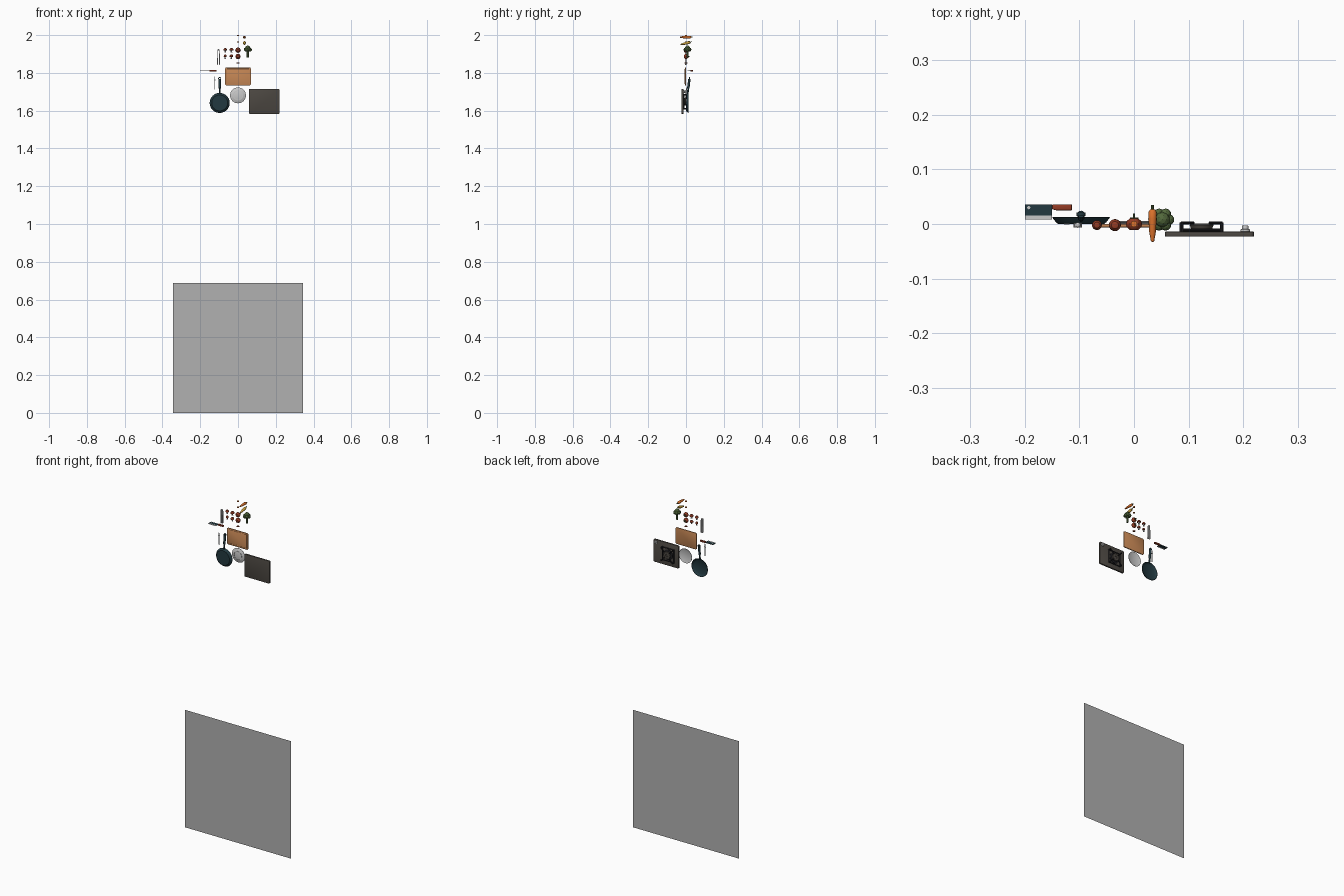
import bpy, bmesh, math
from mathutils import Vector, Matrix

if "Cube" in bpy.data.objects:
    bpy.data.objects.remove(bpy.data.objects["Cube"])

COLORS = {
    "sheet_grey": (0.44, 0.44, 0.44), "dark_teal": (0.016, 0.04, 0.05), "steel": (0.58, 0.58, 0.58),
    "wood": (0.56, 0.24, 0.09), "stove_grey": (0.075, 0.066, 0.056), "black": (0.012, 0.012, 0.015),
    "red_brown": (0.30, 0.045, 0.018), "orange": (0.72, 0.17, 0.025), "green": (0.085, 0.14, 0.045),
    "yellow": (0.6, 0.36, 0.05)}
MATS = {}
for n, c in COLORS.items():
    MATS[n] = bpy.data.materials.new(n)
    MATS[n].diffuse_color = (*c, 1)


def finish(name, bm, mat, smooth=True):
    bmesh.ops.recalc_face_normals(bm, faces=bm.faces)
    me = bpy.data.meshes.new(name)
    bm.to_mesh(me)
    bm.free()
    ob = bpy.data.objects.new(name, me)
    bpy.context.collection.objects.link(ob)
    me.materials.append(MATS[mat])
    if smooth:
        bpy.ops.object.select_all(action='DESELECT')
        ob.select_set(True)
        bpy.context.view_layer.objects.active = ob
        bpy.ops.object.shade_smooth_by_angle(angle=math.radians(35))
    return ob


def lathe(name, prof, loc, mat, axis='Z', n=20, lobes=0, tilt=0):
    """Spin (radius, height) points about an axis through loc."""
    bm = bmesh.new()
    rings = []
    for r, h in prof:
        ring = []
        for i in range(n):
            a = 2 * math.pi * i / n
            q = r * (1 + 0.06 * math.cos(lobes * a)) if lobes else r
            p = (q * math.cos(a), q * math.sin(a), h) if axis == 'Z' else (q * math.cos(a), h, q * math.sin(a))
            ring.append(bm.verts.new(p))
        rings.append(ring)
    for a, b in zip(rings, rings[1:]):
        for i in range(n):
            bm.faces.new((a[i], a[(i + 1) % n], b[(i + 1) % n], b[i]))
    bmesh.ops.remove_doubles(bm, verts=bm.verts, dist=1e-6)
    if prof[0] != prof[-1]:
        bmesh.ops.holes_fill(bm, edges=[e for e in bm.edges if e.is_boundary], sides=0)
    bm.transform(Matrix.Translation(loc) @ Matrix.Rotation(tilt, 4, 'X'))
    return finish(name, bm, mat)


def plate(name, pts, depth, mat, plane='XZ', bevel=0.0):
    """Extrude an outline from depth[0] to depth[1] across the plane."""
    bm = bmesh.new()
    f = [(lambda u, v, d: (u, d, v)), (lambda u, v, d: (u, v, d))][plane == 'XY']
    face = bm.faces.new([bm.verts.new(f(u, v, depth[0])) for u, v in pts])
    ext = bmesh.ops.extrude_face_region(bm, geom=[face])
    off = Vector(f(0, 0, depth[1] - depth[0]))
    bmesh.ops.translate(bm, vec=off, verts=[g for g in ext['geom'] if isinstance(g, bmesh.types.BMVert)])
    if bevel:
        bmesh.ops.bevel(bm, geom=bm.edges[:], offset=bevel, segments=2, affect='EDGES', profile=0.5)
    return finish(name, bm, mat)


def rounded(x0, x1, z0, z1, r, n=5):
    pts = []
    for cx, cz, s in ((x1 - r, z1 - r, 0), (x0 + r, z1 - r, 1), (x0 + r, z0 + r, 2), (x1 - r, z0 + r, 3)):
        pts += [(cx + r * math.cos((s + i / n) * math.pi / 2), cz + r * math.sin((s + i / n) * math.pi / 2))
                for i in range(n + 1)]
    return pts


def bar(name, a, b, r, mat, n=8):
    a, b = Vector(a), Vector(b)
    bm = bmesh.new()
    m = Matrix.Translation((a + b) / 2) @ (b - a).to_track_quat('Z', 'Y').to_matrix().to_4x4()
    bmesh.ops.create_cone(bm, cap_ends=True, segments=n, radius1=r, radius2=r, depth=(b - a).length, matrix=m)
    return finish(name, bm, mat)


def ball(name, loc, r, mat, squash=1.0, sub=2, smooth=False):
    bm = bmesh.new()
    bmesh.ops.create_icosphere(bm, subdivisions=sub, radius=r,
                               matrix=Matrix.Translation(loc) @ Matrix.Diagonal((1, 1, squash, 1)))
    return finish(name, bm, mat, smooth)


# Large upright backing sheet
bm = bmesh.new()
bm.faces.new([bm.verts.new((x, 0, z)) for x, z in ((-.343, 0), (.343, 0), (.343, .687), (-.343, .687))])
finish("backing_sheet", bm, "sheet_grey", False)

# Cutting board with raised rim
plate("cutting_board", rounded(-.068, .068, 1.733, 1.829, .008), (-.006, 0), "wood", bevel=.001)
for z in (1.741, 1.821):
    bar("board_groove", (-.058, -.0055, z), (.058, -.0055, z), .0012, "wood")
for x in (-.060, .060):
    bar("board_groove", (x, -.0055, 1.741), (x, -.0055, 1.821), .0012, "wood")

# Frying pan, open to the back
lathe("pan_bowl", [(0, 0), (.042, 0), (.046, .003), (.053, .012), (.0515, .013), (.044, .005), (.041, .003), (0, .003)],
      (-.097, 0, 1.641), "dark_teal", 'Y', 40)
bar("pan_handle_neck", (-.097, .009, 1.690), (-.097, .013, 1.725), .0045, "dark_teal", 12)
bar("pan_handle_grip", (-.097, .012, 1.718), (-.097, .018, 1.768), .0065, "dark_teal", 12)
lathe("pan_handle_loop", [(.004, -.003), (.008, -.003), (.008, .003), (.004, .003), (.004, -.003)],
      (-.097, .018, 1.770), "dark_teal", 'Y')

# Dinner plate
lathe("dinner_plate", [(0, -.002), (.026, -.002), (.029, -.001), (.042, .004), (.042, .0055), (.028, .001), (0, 0)],
      (0, 0, 1.681), "steel", 'Y', 40)
lathe("plate_foot", [(.023, -.0035), (.026, -.0035), (.026, -.001), (.023, -.001), (.023, -.0035)],
      (0, 0, 1.681), "steel", 'Y', 40)

# Portable stove with burner and grate on the back
SX, SZ = .124, 1.648
plate("stove_body", rounded(.057, .220, 1.583, 1.715, .006), (-.023, -.014), "stove_grey", bevel=.001)
lathe("burner", [(.030, -.014), (.030, -.011), (.022, -.009), (.018, -.009)], (SX, 0, SZ), "black", 'Y', 28)
lathe("burner_head", [(.018, -.012), (.022, -.002), (.020, .001), (.008, .001), (.006, -.001), (0, -.001)],
      (SX, 0, SZ), "stove_grey", 'Y', 28)
g = .037
corners = [(-g, -g), (g, -g), (g, g), (-g, g)]
for i, (a, c) in enumerate(corners):
    b, d = corners[(i + 1) % 4]
    bar("grate_frame", (SX + a, -.011, SZ + c), (SX + b, -.011, SZ + d), .003, "black")
    bar("grate_leg", (SX + a, -.014, SZ + c), (SX + a, .003, SZ + c), .0035, "black")
    bar("grate_arm", (SX + a, .002, SZ + c), (SX + a * .4, .002, SZ + c * .4), .0028, "black")
lathe("stove_knob", [(.009, -.014), (.009, -.010), (.006, -.009), (.0055, -.003), (0, -.003)],
      (.204, 0, 1.700), "steel", 'Y')

# Cleaver lying flat
plate("cleaver_blade", [(-.2, .016), (-.150, .016), (-.150, .036), (-.2, .036)], (1.8095, 1.8125), "dark_teal", 'XY')
plate("cleaver_edge", [(-.2, .008), (-.150, .008), (-.150, .016), (-.2, .016)], (1.8100, 1.812), "steel", 'XY')
lathe("cleaver_hole", [(.003, -.002), (.003, .002)], (-.193, .030, 1.811), "steel", 'Z', 12)
plate("cleaver_handle", [(-.150, .027), (-.142, .025), (-.114, .025), (-.114, .036), (-.150, .036)],
      (1.807, 1.815), "red_brown", 'XY', bevel=.001)

# Fork
FX = -.123
plate("fork_handle", [(FX - .0025, 1.712), (FX + .0025, 1.712), (FX + .0015, 1.758), (FX + .005, 1.765),
                      (FX - .005, 1.765), (FX - .0015, 1.758)], (-.001, .001), "steel")
for i in range(3):
    bar("fork_tine", (FX - .004 + .004 * i, 0, 1.764), (FX - .004 + .004 * i, 0, 1.782), .0011, "steel")

# Tongs
for s in (-1, 1):
    plate("tong_arm", [(-.103 + s * .0015, 1.925), (-.103 + s * .006, 1.922), (-.103 + s * .0075, 1.845),
                       (-.103 + s * .003, 1.842)], (-.006, .002), "steel")
ball("tong_joint", (-.103, -.002, 1.922), .005, "steel", smooth=True)

# Mushrooms: two columns of whole and halved
for x, r in ((-.068, .009), (-.035, .011)):
    for z in (1.922, 1.888):
        k = r if z > 1.9 else r * .85
        lathe("mushroom_cap", [(0, .010), (k * .6, .008), (k * .95, .003), (k, -.002), (k * .8, -.004), (0, -.003)],
              (x, -.002, z), "red_brown")
        lathe("mushroom_stem", [(k * .4, -.002), (k * .35, -.009), (k * .5, -.013), (0, -.014)],
              (x, -.002, z), "steel", 'Z', 12)

# Tomatoes and slices
for z in (1.920, 1.887):
    lathe("tomato", [(0, -.011), (.007, -.011), (.0125, -.006), (.014, 0), (.012, .006), (.007, .010), (0, .008)],
          (0, 0, z), "red_brown", 'Y', 24, 6)
    bar("tomato_stalk", (0, .008, z), (0, .019, z), .0018, "green")
    for i in range(5):
        a = i * math.tau / 5
        bar("tomato_leaf", (0, .010, z), (.008 * math.cos(a), .011, z + .008 * math.sin(a)), .0012, "green", 5)
for z, r, m in ((1.998, .006, "orange"), (1.963, .006, "orange"), (1.852, .007, "red_brown")):
    lathe("slice", [(r, -.002), (r, .002)], (0, 0, z), m, 'Z', 16)

# Carrots pointing front to back
lathe("carrot", [(0, -.033), (.003, -.032), (.006, -.015), (.0075, .010), (.0075, .022), (.004, .027), (0, .027)],
      (.034, 0, 1.989), "orange", 'Y', 12)
bar("carrot_stalk", (.034, .026, 1.989), (.034, .035, 1.989), .0025, "green")
lathe("yellow_pepper", [(0, -.032), (.003, -.028), (.006, -.012), (.008, .010), (.006, .022), (0, .024)],
      (.034, 0, 1.957), "yellow", 'Y', 12, tilt=math.radians(14))
bar("pepper_stalk", (.034, .022, 1.962), (.034, .031, 1.966), .002, "green")

# Broccoli
BX, BZ = .052, 1.922
bar("broccoli_stem", (BX, .008, BZ - .040), (BX, .008, BZ), .006, "green", 10)
for i in range(6):
    a = i * math.tau / 6
    ball("broccoli_floret", (BX + .012 * math.cos(a), .008 + .012 * math.sin(a), BZ + .002 * (i % 2)), .010, "green")
ball("broccoli_crown", (BX, .008, BZ + .009), .014, "green")

for m in bpy.data.materials:
    if m.users and not m.is_grease_pencil:
        m.use_nodes = True
        m.node_tree.nodes["Principled BSDF"].inputs["Base Color"].default_value = m.diffuse_color
